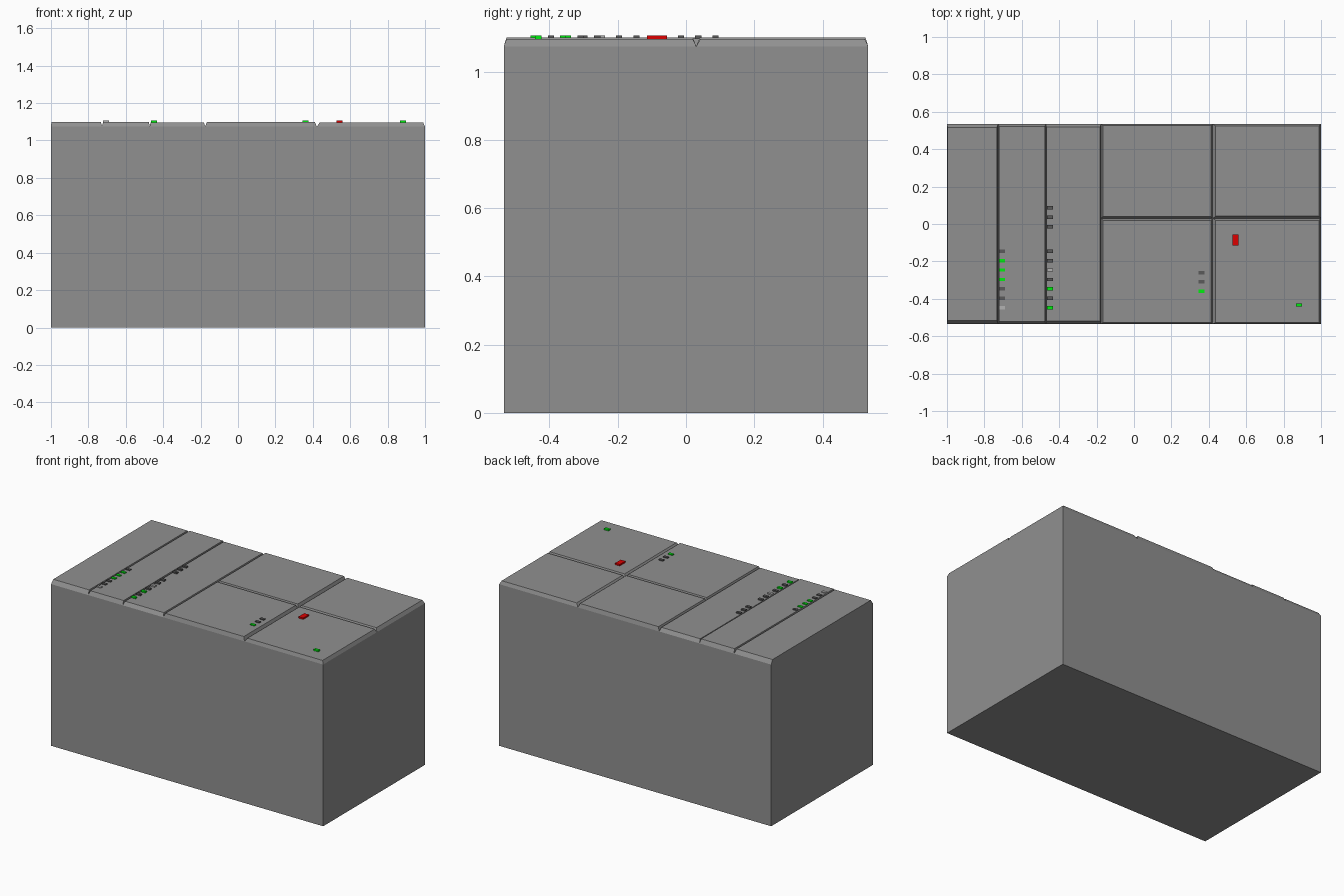
import bpy, bmesh

if "Cube" in bpy.data.objects:
    bpy.data.objects.remove(bpy.data.objects["Cube"])

BASE = 1.074   # height where the lid panels start
D = 0.534      # half depth


def material(name, color):
    m = bpy.data.materials.new(name)
    m.diffuse_color = (*color, 1)
    m.use_nodes = True
    m.node_tree.nodes["Principled BSDF"].inputs["Base Color"].default_value = m.diffuse_color
    return m


grey = material("grey_casing", (0.28, 0.28, 0.28))
green = material("green_light", (0.0, 0.85, 0.005))
red = material("red_light", (0.72, 0.0, 0.0))
dark = material("dark_light", (0.1, 0.1, 0.1))
pale = material("pale_light", (0.45, 0.45, 0.45))


def add_block(name, x0, x1, y0, y1, z0, z1, inset=(0, 0, 0, 0), mat=grey):
    """Box whose top is inset by (left, right, front, back)."""
    l, r, f, b = inset
    bm = bmesh.new()
    low = [bm.verts.new(p) for p in
           ((x0, y0, z0), (x1, y0, z0), (x1, y1, z0), (x0, y1, z0))]
    top = [bm.verts.new(p) for p in
           ((x0 + l, y0 + f, z1), (x1 - r, y0 + f, z1),
            (x1 - r, y1 - b, z1), (x0 + l, y1 - b, z1))]
    bm.faces.new(low[::-1])
    bm.faces.new(top)
    for i in range(4):
        j = (i + 1) % 4
        bm.faces.new((low[i], low[j], top[j], top[i]))
    me = bpy.data.meshes.new(name)
    bm.to_mesh(me)
    bm.free()
    me.materials.append(mat)
    ob = bpy.data.objects.new(name, me)
    bpy.context.collection.objects.link(ob)
    return ob


# Cabinet body
add_block("cabinet_body", -1, 1, -D, D, 0, BASE)

# Lid panels with sloped edges, forming V grooves between them
panels = [
    ("left_panel", -1, -0.727, -D, D, 1.1, (0.003, 0.006, 0.018, 0.018)),
    ("second_panel", -0.727, -0.473, -D, D, 1.1, (0.006, 0.003, 0.013, 0.013)),
    ("third_panel", -0.473, -0.176, -D, D, 1.097, (0.006, 0.006, 0.016, 0.016)),
    ("middle_front_panel", -0.176, 0.421, -D, 0.03, 1.1, (0.01, 0.01, 0.008, 0.01)),
    ("middle_back_panel", -0.176, 0.421, 0.03, D, 1.1, (0.01, 0.01, 0.01, 0.008)),
    ("right_front_panel", 0.421, 1, -D, 0.03, 1.096, (0.016, 0.01, 0.008, 0.01)),
    ("right_back_panel", 0.421, 1, 0.03, D, 1.096, (0.016, 0.012, 0.012, 0.01)),
]
for name, x0, x1, y0, y1, z1, inset in panels:
    add_block(name, x0, x1, y0, y1, BASE, z1, inset)

# Columns of indicator lights, from back to front
columns = [
    ("second_panel_light", -0.705,
     [(-0.145, dark), (-0.196, green), (-0.246, green), (-0.297, green),
      (-0.346, dark), (-0.396, dark), (-0.447, pale)]),
    ("third_panel_light", -0.45,
     [(0.086, dark), (0.036, dark), (-0.015, dark), (-0.145, dark),
      (-0.196, dark), (-0.246, pale), (-0.297, dark), (-0.346, green),
      (-0.396, dark), (-0.447, green)]),
    ("middle_panel_light", 0.362,
     [(-0.26, dark), (-0.309, dark), (-0.36, green)]),
]
for name, x, lights in columns:
    for y, mat in lights:
        add_block(name, x - 0.016, x + 0.016, y - 0.009, y + 0.009, 1.09, 1.106, mat=mat)

# Power switch and power light on the right panel
add_block("power_switch", 0.526, 0.56, -0.115, -0.055, 1.088, 1.106, mat=red)
add_block("power_light", 0.866, 0.899, -0.442, -0.424, 1.088, 1.106, mat=green)
